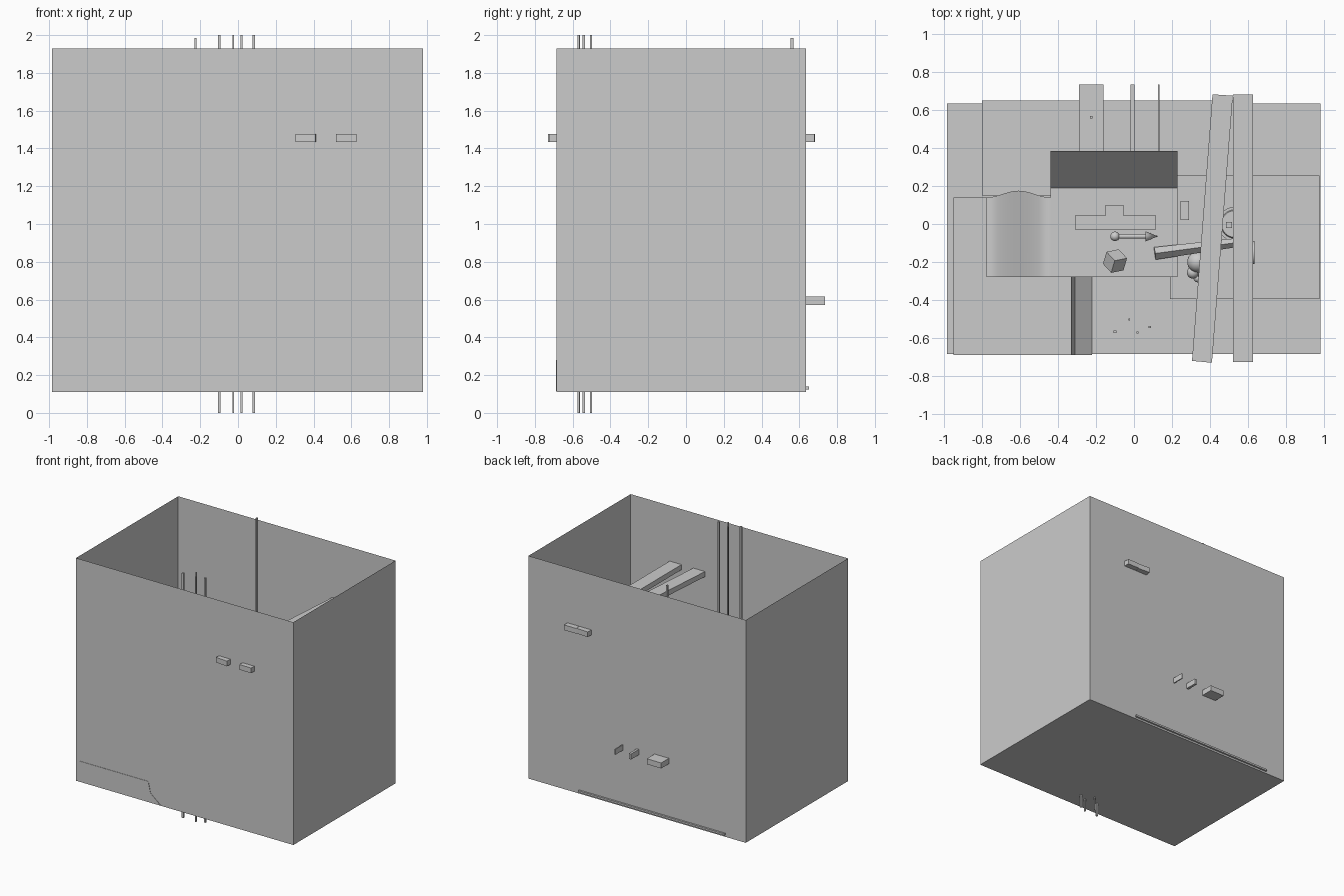
import bpy, bmesh, math
from mathutils import Vector, Matrix

if "Cube" in bpy.data.objects:
    bpy.data.objects.remove(bpy.data.objects["Cube"])


def make(name, bm):
    me = bpy.data.meshes.new(name)
    bmesh.ops.recalc_face_normals(bm, faces=bm.faces)
    bm.to_mesh(me)
    bm.free()
    ob = bpy.data.objects.new(name, me)
    bpy.context.collection.objects.link(ob)
    return ob


def box(name, x0, x1, y0, y1, z0, z1):
    bm = bmesh.new()
    bmesh.ops.create_cube(bm, size=1)
    for v in bm.verts:
        v.co = ((x0 + x1) / 2 + v.co.x * (x1 - x0),
                (y0 + y1) / 2 + v.co.y * (y1 - y0),
                (z0 + z1) / 2 + v.co.z * (z1 - z0))
    return make(name, bm)


def prism(name, pts, offset):
    """Extrude a closed outline along an offset vector."""
    bm = bmesh.new()
    f = bm.faces.new([bm.verts.new(p) for p in pts])
    r = bmesh.ops.extrude_face_region(bm, geom=[f])
    bmesh.ops.translate(bm, vec=offset, verts=[v for v in r['geom'] if isinstance(v, bmesh.types.BMVert)])
    if f.is_valid and not any(e.is_boundary for e in bm.edges):
        pass
    else:
        bmesh.ops.holes_fill(bm, edges=bm.edges)
    return make(name, bm)


def cone(name, a, b, r1, r2, seg=24):
    a, b = Vector(a), Vector(b)
    d = b - a
    bm = bmesh.new()
    m = Matrix.Translation((a + b) / 2) @ d.to_track_quat('Z', 'Y').to_matrix().to_4x4()
    bmesh.ops.create_cone(bm, cap_ends=True, segments=seg, radius1=r1, radius2=r2, depth=d.length, matrix=m)
    return smooth(make(name, bm))


def ball(name, c, r):
    bm = bmesh.new()
    bmesh.ops.create_uvsphere(bm, u_segments=24, v_segments=12, radius=r, matrix=Matrix.Translation(c))
    return smooth(make(name, bm))


def smooth(ob):
    bpy.ops.object.select_all(action='DESELECT')
    ob.select_set(True)
    bpy.context.view_layer.objects.active = ob
    bpy.ops.object.shade_smooth_by_angle()
    return ob


# Open-topped shell: floor and four walls as a single sheet
shell = box("room_shell", -0.985, 0.98, -0.685, 0.635, 0.11, 1.93)
bm = bmesh.new()
bm.from_mesh(shell.data)
bmesh.ops.delete(bm, geom=[f for f in bm.faces if f.calc_center_median().z > 1.9], context='FACES_ONLY')
bm.to_mesh(shell.data)
bm.free()

# Floor levels
prism("front_step", [(x, -0.688, z) for x, z in
      [(-0.95, 0.115), (-0.95, 0.28), (-0.33, 0.28), (-0.31, 0.19), (-0.22, 0.115)]], (0, 0.828, 0))
box("back_floor_slab", -0.80, 0.52, 0.15, 0.65, 0.125, 0.14)
box("right_platform", 0.19, 0.975, -0.395, 0.255, 0.39, 0.41)

# Raised deck, sloping back and curved slide
box("deck", -0.44, 0.23, -0.28, 0.19, 0.60, 0.62)
prism("sloped_back", [(-0.44, y, z) for y, z in
      [(0.19, 0.62), (0.385, 0.84), (0.385, 0.82), (0.19, 0.60)]], (0.67, 0, 0))
bm = bmesh.new()
rows = []
for i in range(25):
    t = i / 24
    x = -0.775 + 0.335 * t
    z = 0.30 + 0.32 * t * t * (3 - 2 * t)
    back = 0.14 + 0.035 * math.sin(math.pi * t) ** 2
    rows.append([bm.verts.new((x, y, z)) for y in (-0.28, back)])
for a, b in zip(rows, rows[1:]):
    bm.faces.new((a[0], b[0], b[1], a[1]))
smooth(make("curved_slide", bm))

# Bars through the back wall
for name, x0, x1 in (("wide_bar", -0.29, -0.16), ("narrow_bar", -0.018, 0.002), ("thin_bar", 0.125, 0.133)):
    box(name, x0, x1, 0.19, 0.735, 0.57, 0.615)

# Overhead beams, one slightly turned
box("overhead_beam", 0.52, 0.627, -0.725, 0.68, 1.435, 1.477)
prism("turned_overhead_beam", [(0.305, -0.72, 1.435), (0.41, -0.73, 1.435),
      (0.52, 0.675, 1.435), (0.413, 0.682, 1.435)], (0, 0, 0.042))

# Vertical rods
for i, (x, y, r) in enumerate([(-0.10, -0.567, 0.007), (-0.025, -0.503, 0.005),
                               (0.018, -0.57, 0.005), (0.083, -0.542, 0.006)]):
    box(f"front_rod_{i + 1}", x - r, x + r, y - r, y + r, 0, 2)
box("back_rod", -0.231, -0.219, 0.554, 0.568, 0.60, 1.985)

# Blocks on the deck and platform
box("long_block", -0.31, 0.115, -0.03, 0.045, 0.62, 0.66)
box("short_block", -0.15, -0.055, 0.045, 0.10, 0.62, 0.66)
box("side_block", 0.245, 0.29, 0.02, 0.12, 0.41, 0.46)

# Pointer with round end
ball("pointer_ball", (-0.10, -0.065, 0.65), 0.025)
cone("pointer_shaft", (-0.09, -0.065, 0.65), (0.06, -0.065, 0.65), 0.012, 0.012)
cone("pointer_tip", (0.06, -0.065, 0.65), (0.125, -0.065, 0.65), 0.027, 0.0)

# Tilted cube with recessed sides
bm = bmesh.new()
bmesh.ops.create_cube(bm, size=0.08)
bmesh.ops.inset_individual(bm, faces=bm.faces[:], thickness=0.025, depth=0)
inner = sorted(bm.faces, key=lambda f: f.calc_area())[:30]
inner = [f for f in bm.faces if f.calc_center_median().length > 0.0399 and abs(f.calc_area() - 0.0009) < 1e-5]
bmesh.ops.inset_individual(bm, faces=inner, thickness=0.001, depth=-0.02)
cube = make("recessed_cube", bm)
cube.rotation_euler = (0.75, 0.6, 0.2)
cube.location = (-0.10, -0.195, 0.68)

# Mallet
cone("mallet_handle", (0.11, -0.155, 0.64), (0.60, -0.09, 0.60), 0.033, 0.022, 4)
cone("mallet_head", (0.58, -0.15, 0.60), (0.635, -0.15, 0.60), 0.06, 0.06)

# Ball figure
for i, (x, y, z, r) in enumerate([(0.335, -0.20, 0.48, 0.055), (0.31, -0.255, 0.46, 0.032),
                                  (0.335, -0.285, 0.44, 0.022), (0.36, -0.25, 0.45, 0.035)]):
    ball(f"ball_{i + 1}", (x, y, z), r)

# Round dish with central peg
cone("dish", (0.53, 0.0, 0.41), (0.53, 0.0, 0.44), 0.09, 0.09, 32)
cone("dish_top", (0.53, 0.0, 0.44), (0.53, 0.0, 0.45), 0.075, 0.07, 32)
box("dish_peg", 0.485, 0.515, -0.02, 0.01, 0.45, 0.49)
